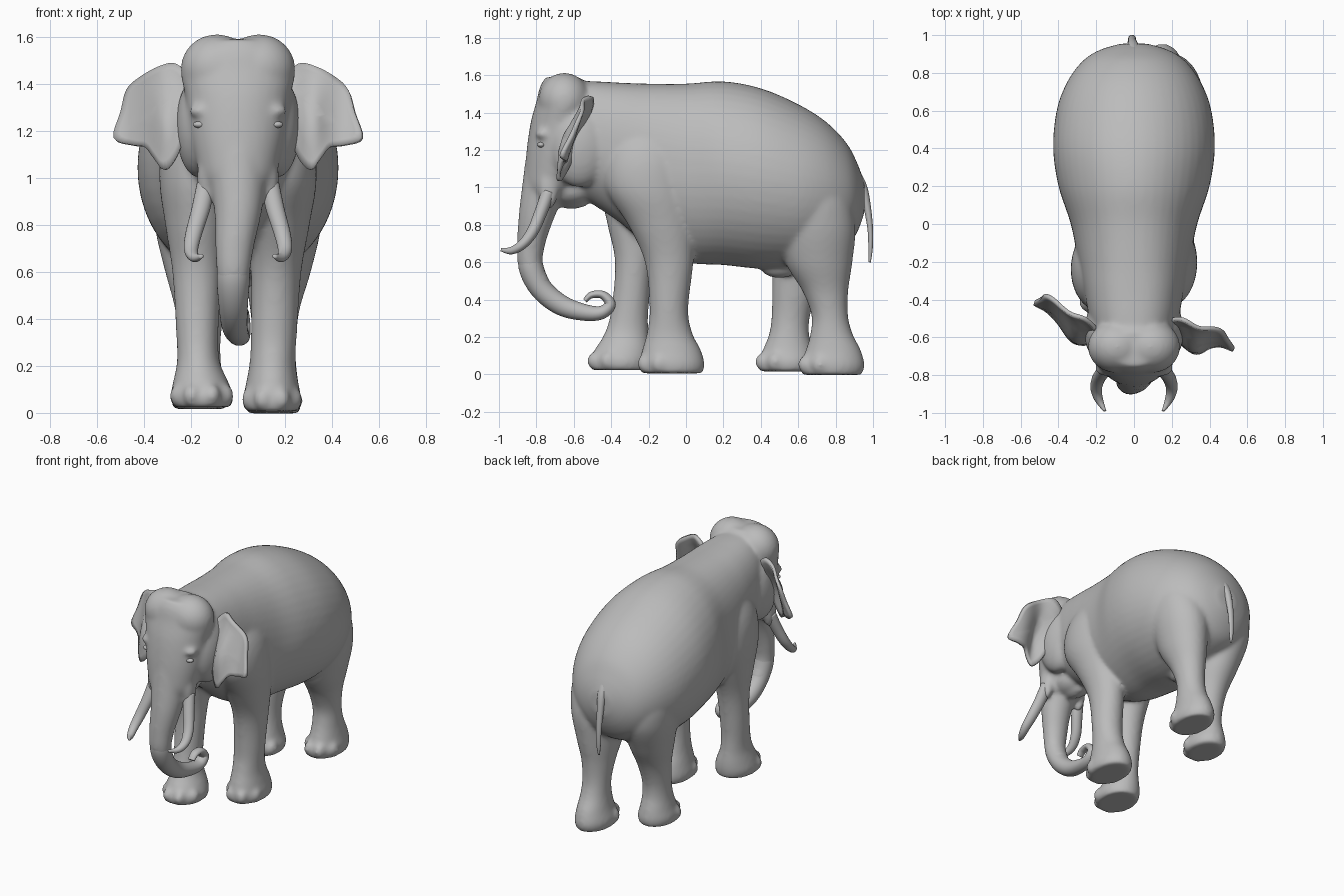
import bpy, bmesh, math
from mathutils import Vector, Matrix

grey = bpy.data.materials.new("grey_hide")
grey.diffuse_color = (0.5, 0.5, 0.5, 1)


def resample(rows, n=6):
    """Smooth curve through rows of numbers."""
    out = []
    for i in range(len(rows) - 1):
        p0, p1, p2 = rows[max(i - 1, 0)], rows[i], rows[i + 1]
        p3 = rows[min(i + 2, len(rows) - 1)]
        for k in range(n):
            t = k / n
            out.append([0.5 * (2 * b + (c - a) * t + (2 * a - 5 * b + 4 * c - d) * t * t
                               + (3 * b - a - 3 * c + d) * t ** 3)
                        for a, b, c, d in zip(p0, p1, p2, p3)])
    out.append(list(rows[-1]))
    return out


def loft(bm, rows, axis=None, sides=32):
    """Rows are (x, y, z, radius across, radius along axis[, squareness of the upper half]);
    no axis means a bent tube."""
    rows = resample(rows)
    pts = [Vector(r[:3]) for r in rows]
    rings = []
    for i, r in enumerate(rows):
        if axis:
            v = Vector(axis)
        else:
            tan = pts[min(i + 1, len(pts) - 1)] - pts[max(i - 1, 0)]
            v = tan.cross(Vector((1, 0, 0))).normalized()
        u = Vector((1, 0, 0))
        ring = []
        for k in range(sides):
            a = 2 * math.pi * k / sides
            c, s = math.cos(a), math.sin(a)
            if len(r) > 5 and s > 0:
                c = math.copysign(abs(c) ** (2 / r[5]), c)
                s = s ** (2 / r[5])
            ring.append(bm.verts.new(pts[i] + u * r[3] * c + v * r[4] * s))
        rings.append(ring)
    for a, b in zip(rings, rings[1:]):
        for k in range(sides):
            j = (k + 1) % sides
            bm.faces.new((a[k], a[j], b[j], b[k]))
    bm.faces.new(rings[0])
    bm.faces.new(rings[-1])


def blob(bm, pos, size):
    m = Matrix.Translation(pos) @ Matrix.Diagonal((*size, 1))
    bmesh.ops.create_uvsphere(bm, u_segments=24, v_segments=14, radius=1, matrix=m)


def finish(bm, name):
    bmesh.ops.recalc_face_normals(bm, faces=bm.faces)
    me = bpy.data.meshes.new(name)
    bm.to_mesh(me)
    bm.free()
    me.materials.append(grey)
    for p in me.polygons:
        p.use_smooth = True
    ob = bpy.data.objects.new(name, me)
    bpy.context.collection.objects.link(ob)
    return ob


skin = bmesh.new()

# torso: (y, bottom, top, half width, upper squareness)
torso = [(-.64, 1.0, 1.57, .19, 2.4), (-.5, .91, 1.568, .235, 2.4), (-.35, .81, 1.56, .265, 2.4),
         (-.2, .69, 1.555, .295, 2.3), (0, .6, 1.555, .335, 2.2), (.2, .585, 1.567, .4, 2),
         (.4, .565, 1.53, .428, 2), (.6, .57, 1.445, .41, 2), (.75, .62, 1.35, .355, 2),
         (.86, .68, 1.235, .275, 2), (.92, .77, 1.12, .185, 2), (.955, .87, 1.02, .07, 2)]
loft(skin, [(0, y, (b + t) / 2, w, (t - b) / 2, q) for y, b, t, w, q in torso], (0, 0, 1), 48)

# head, stacked upward
head = [(.93, -.74, .11, .09), (1.0, -.725, .155, .135), (1.1, -.70, .185, .16),
        (1.22, -.68, .21, .17), (1.35, -.665, .225, .165), (1.46, -.65, .245, .15),
        (1.54, -.65, .215, .13), (1.59, -.66, .13, .09)]
loft(skin, [(0, y, z, rx, ry) for z, y, rx, ry in head], (0, 1, 0))
blob(skin, (0, -.62, .99), (.12, .14, .09))        # jaw
blob(skin, (0, -.61, .92), (.05, .09, .035))       # lower lip
for s in (-1, 1):
    blob(skin, (s * .09, -.65, 1.465), (.155, .14, .148))    # skull dome
    blob(skin, (s * .155, -.765, 1.285), (.055, .04, .03))   # brow
    blob(skin, (s * .135, -.735, 1.0), (.04, .055, .12))     # tusk socket
    blob(skin, (s * .165, -.57, 1.22), (.1, .16, .22))       # cheek

# trunk with curled tip; its upper part blends into the hide
trunk = [(0, -.71, 1.2, .15, .14), (0, -.755, 1.02, .125, .12), (0, -.80, .85, .1, .095),
         (-.015, -.828, .7, .082, .075), (-.02, -.83, .58, .07, .066),
         (-.02, -.775, .46, .062, .06), (-.015, -.67, .372, .055, .055),
         (0, -.55, .333, .047, .045), (.01, -.455, .33, .042, .036),
         (.015, -.405, .375, .038, .03), (.015, -.445, .425, .032, .022),
         (.015, -.505, .425, .028, .018), (.015, -.54, .395, .024, .013)]
loft(skin, trunk[:6])
bm = bmesh.new()
loft(bm, [(-.015, -.828, .7, .06, .055)] + trunk[4:])
finish(bm, "trunk_tip")


def leg(rows):
    """Rows are (z, x min, x max, y min, y max); adds toes on the foot."""
    loft(skin, [((a + b) / 2, (c + d) / 2, z, (b - a) / 2, (d - c) / 2)
                for z, a, b, c, d in rows], (0, 1, 0))
    z, a, b, c, d = rows[1]
    for ang in (-64, -23, 23, 64):
        t = math.radians(ang)
        blob(skin, ((a + b) / 2 + (b - a) * .4 * math.sin(t),
                    (c + d) / 2 - (d - c) * .43 * math.cos(t), z + .003), (.04, .048, .05))


# front legs
leg([(.006, .03, .26, -.24, .09), (.055, .02, .27, -.25, .1), (.13, .035, .257, -.235, .08),
     (.22, .05, .245, -.21, .035), (.35, .055, .252, -.195, .012), (.6, .055, .27, -.22, .04),
     (.8, .04, .305, -.31, .045), (1.0, .03, .335, -.43, .03), (1.2, .03, .31, -.42, 0),
     (1.42, .06, .19, -.3, -.12)])
leg([(.024, -.275, -.03, -.51, -.2), (.07, -.288, -.02, -.515, -.19), (.13, -.277, -.04, -.49, -.19),
     (.22, -.26, -.078, -.435, -.2), (.35, -.264, -.083, -.4, -.2), (.6, -.28, -.07, -.38, -.17),
     (.8, -.31, -.05, -.42, -.1), (1.0, -.335, -.03, -.46, -.02), (1.2, -.31, -.03, -.44, -.03),
     (1.42, -.19, -.06, -.32, -.14)])
# hind legs
leg([(-.002, .04, .26, .62, .94), (.05, .03, .27, .61, .955), (.13, .05, .257, .64, .935),
     (.22, .063, .247, .665, .89), (.32, .063, .247, .67, .866), (.45, .05, .265, .62, .868),
     (.6, .03, .31, .53, .89), (.8, .02, .355, .48, .905), (1.0, .05, .355, .47, .85),
     (1.22, .09, .24, .52, .72)])
leg([(.016, -.275, -.05, .39, .68), (.065, -.285, -.04, .385, .69), (.13, -.27, -.06, .41, .68),
     (.22, -.257, -.073, .445, .658), (.32, -.257, -.073, .458, .665), (.45, -.27, -.055, .46, .71),
     (.6, -.31, -.03, .46, .79), (.8, -.355, -.02, .46, .87), (1.0, -.355, -.05, .46, .84),
     (1.22, -.24, -.09, .52, .72)])
blob(skin, (0, .5, .57), (.07, .1, .055))          # belly fold

# one continuous hide
hide = finish(skin, "body_hide")
rm = hide.modifiers.new("merge", 'REMESH')
rm.mode = 'VOXEL'
rm.voxel_size = 0.0125
rm.use_smooth_shade = True
sm = hide.modifiers.new("soften", 'SMOOTH')
sm.factor = 0.5
sm.iterations = 12

# tail
bm = bmesh.new()
loft(bm, [(0, .90, 1.08, .035, .03), (-.005, .945, 1.0, .028, .024), (-.01, .968, .9, .023, .02),
          (-.01, .985, .78, .02, .015), (-.01, .987, .68, .017, .012),
          (-.01, .982, .6, .006, .006)], None, 20)
finish(bm, "tail")

# tusks and eyes
for s, side in ((1, "right"), (-1, "left")):
    bm = bmesh.new()
    loft(bm, [(s * .135, -.735, .98, .04, .036), (s * .158, -.775, .87, .04, .034),
              (s * .188, -.82, .765, .036, .031), (s * .2, -.875, .695, .03, .026),
              (s * .185, -.935, .662, .023, .02), (s * .155, -.99, .668, .009, .009)], None, 20)
    finish(bm, side + "_tusk")
    bm = bmesh.new()
    blob(bm, (s * .162, -.774, 1.228), (.03, .021, .015))
    finish(bm, side + "_eye")

# ears: outline in |x|, z; swing sets how the flap turns forward or back
outline = [(.19, 1.42), (.26, 1.485), (.33, 1.475), (.41, 1.43), (.47, 1.375), (.497, 1.28),
           (.528, 1.17), (.45, 1.14), (.39, 1.13), (.35, 1.08), (.31, 1.035), (.26, 1.09),
           (.22, 1.2), (.19, 1.31)]
outline = resample(outline + outline[:1], 4)[:-1]
for s, side, base, swing in ((1, "right", -.575, -.22), (-1, "left", -.58, .68)):
    bm = bmesh.new()
    rings = []
    cx, cz = .34, 1.28
    for f in (1, .85, .65, .4, .15):
        ring = []
        for x, z in outline:
            px, pz = cx + (x - cx) * f, cz + (z - cz) * f
            y = base + swing * (px - .25) + .33 * (pz - 1.25)
            # forward bulge near the root, rolled upper edge
            y -= .07 * math.exp(-((px - .3) / .06) ** 2 - ((pz - 1.24) / .17) ** 2)
            y += .012 * math.sin((px - .2) * 30) - .2 * max(0, pz - 1.43)
            ring.append(bm.verts.new((s * px, y, pz)))
        rings.append(ring)
    n = len(outline)
    for a, b in zip(rings, rings[1:]):
        for k in range(n):
            bm.faces.new((a[k], a[(k + 1) % n], b[(k + 1) % n], b[k]))
    bm.faces.new(rings[-1])
    ear = finish(bm, side + "_ear")
    so = ear.modifiers.new("thickness", 'SOLIDIFY')
    so.thickness = 0.02
    so.offset = 0
